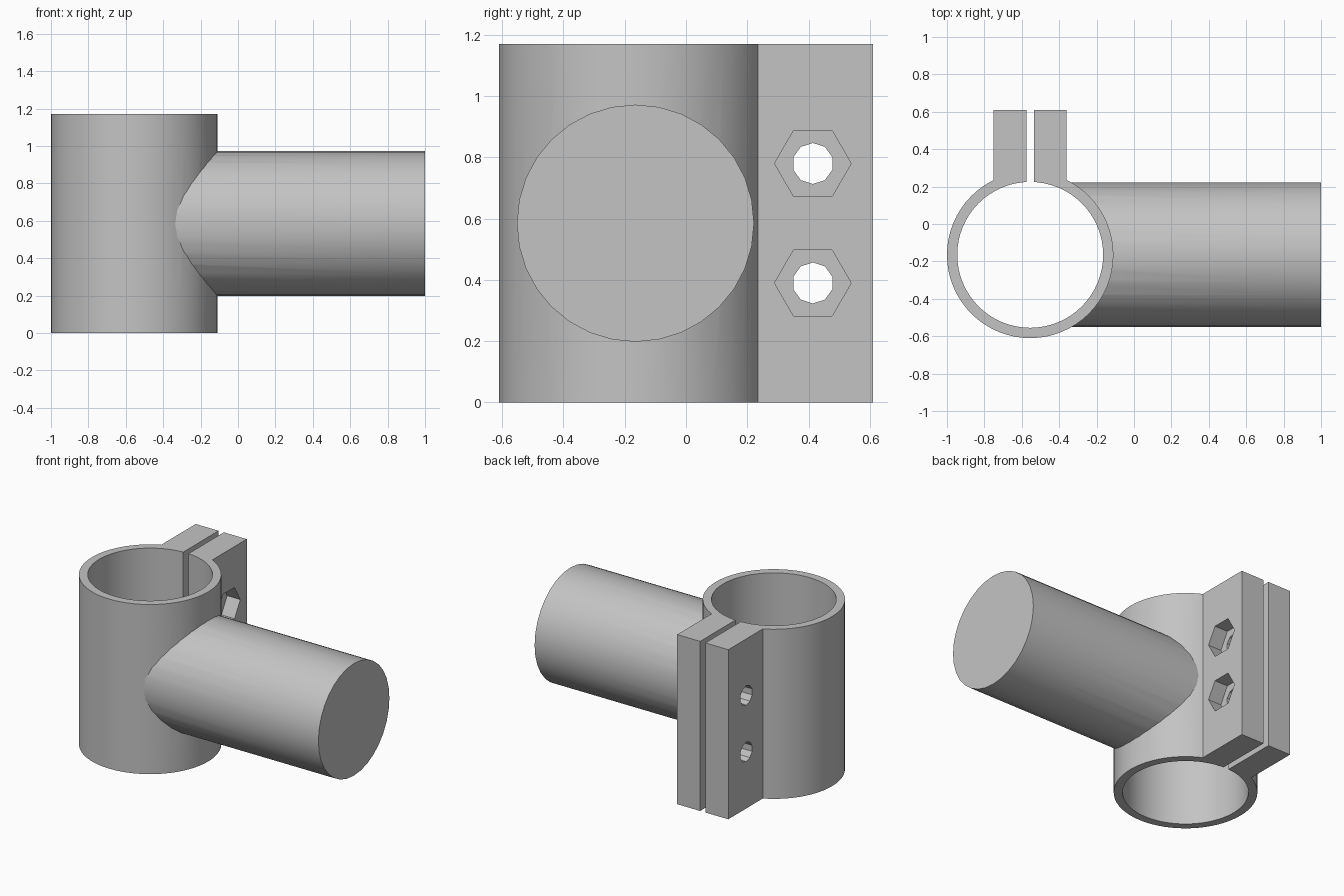
import bpy
import math

cube = bpy.data.objects.get("Cube")
if cube:
    bpy.data.objects.remove(cube, do_unlink=True)

# Plain grey finish
grey = bpy.data.materials.new("plain_grey")
grey.use_nodes = True
colour = (0.55, 0.55, 0.55, 1)
grey.diffuse_color = colour
grey.node_tree.nodes["Principled BSDF"].inputs["Base Color"].default_value = colour

CX, CY = -0.555, -0.165      # collar axis
HEIGHT = 1.17
MID = HEIGHT / 2


def cylinder(name, radius, length, centre, sides, along_x=False):
    turn = (0, math.pi / 2, 0) if along_x else (0, 0, 0)
    bpy.ops.mesh.primitive_cylinder_add(vertices=sides, radius=radius, depth=length,
                                        location=centre, rotation=turn)
    obj = bpy.context.object
    obj.name = name
    obj.data.materials.append(grey)
    return obj


def box(name, low, high):
    centre = [(a + b) / 2 for a, b in zip(low, high)]
    bpy.ops.mesh.primitive_cube_add(size=1, location=centre)
    obj = bpy.context.object
    obj.name = name
    obj.scale = [b - a for a, b in zip(low, high)]
    bpy.ops.object.transform_apply(location=False, rotation=False, scale=True)
    obj.data.materials.append(grey)
    return obj


def combine(target, tool, operation):
    # Apply one exact boolean and discard the tool
    tool.hide_render = True
    mod = target.modifiers.new(operation, 'BOOLEAN')
    mod.object = tool
    mod.operation = operation
    mod.solver = 'EXACT'
    bpy.context.view_layer.objects.active = target
    bpy.ops.object.modifier_apply(modifier=mod.name)
    bpy.data.objects.remove(tool, do_unlink=True)


# Collar with clamp block and side post
clamp = cylinder("pipe_clamp", 0.445, HEIGHT, (CX, CY, MID), 64)
combine(clamp, box("clamp_block", (CX - 0.195, 0.1, 0), (CX + 0.195, 0.61, HEIGHT)), 'UNION')
post_start = -0.4
post = cylinder("side_post", 0.387, 1 - post_start, ((1 + post_start) / 2, CY, MID), 32, True)
combine(clamp, post, 'UNION')

# Bore through the collar and the slit between the ears
combine(clamp, cylinder("bore", 0.39, 2, (CX, CY, MID), 64), 'DIFFERENCE')
combine(clamp, box("slit", (CX - 0.02, 0, -0.2), (CX + 0.02, 0.8, HEIGHT + 0.2)), 'DIFFERENCE')

# Bolt holes with hexagonal nut pockets
ear_face = CX + 0.195
for z in (HEIGHT / 3, HEIGHT * 2 / 3):
    hole = cylinder("bolt_hole", 0.067, 0.6, (CX, 0.414, z), 10, True)
    hole.rotation_euler = (math.pi / 2, 0, math.pi / 2)
    combine(clamp, hole, 'DIFFERENCE')
    pocket = cylinder("nut_pocket", 0.125, 0.2, (ear_face, 0.414, z), 6, True)
    combine(clamp, pocket, 'DIFFERENCE')

# Smooth round walls, crisp edges
bpy.ops.object.select_all(action='DESELECT')
clamp.select_set(True)
bpy.context.view_layer.objects.active = clamp
bpy.ops.object.shade_smooth_by_angle(angle=math.radians(30))
